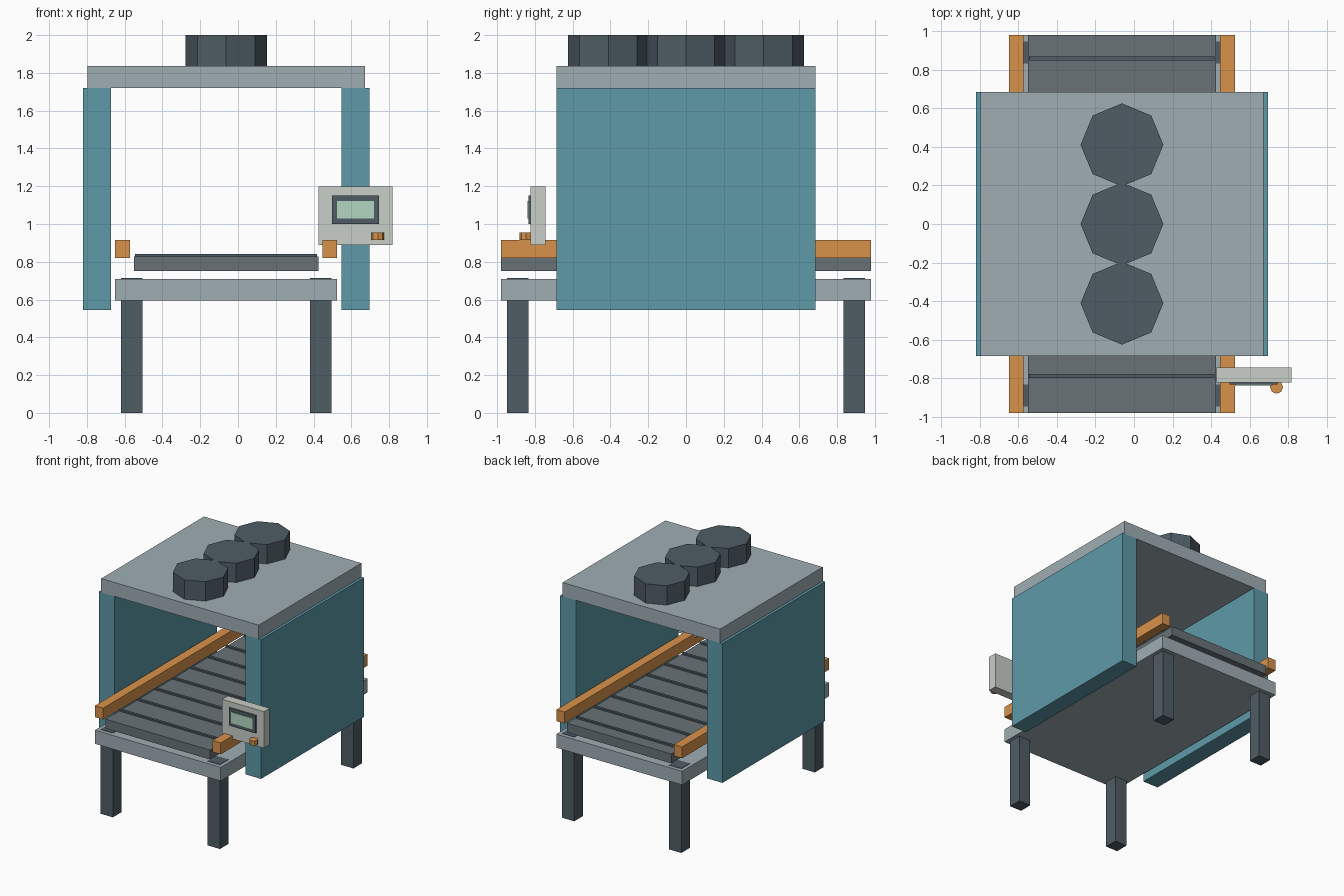
import bpy, bmesh, math
from mathutils import Matrix

if "Cube" in bpy.data.objects:
    bpy.data.objects.remove(bpy.data.objects["Cube"])

CX = -0.0625  # centre line of the machine body


def material(name, rgb):
    m = bpy.data.materials.new(name)
    m.diffuse_color = (*rgb, 1)
    m.use_nodes = True
    m.node_tree.nodes["Principled BSDF"].inputs["Base Color"].default_value = m.diffuse_color
    return m


TEAL = material("teal", (0.11, 0.32, 0.39))
ORANGE = material("orange", (0.69, 0.29, 0.07))
DARK = material("dark_steel", (0.077, 0.107, 0.13))
BELT = material("belt_grey", (0.14, 0.17, 0.185))
STEEL = material("light_steel", (0.35, 0.42, 0.456))
CREAM = material("cream", (0.58, 0.62, 0.57))
GREEN = material("screen_green", (0.45, 0.67, 0.53))


def finish(name, bm, mat):
    me = bpy.data.meshes.new(name)
    bm.to_mesh(me)
    bm.free()
    me.materials.append(mat)
    ob = bpy.data.objects.new(name, me)
    bpy.context.collection.objects.link(ob)
    return ob


def box(name, x, y, z, mat):
    """Box from (min, max) pairs."""
    bm = bmesh.new()
    bmesh.ops.create_cube(bm, size=1)
    bm.transform(Matrix.Diagonal((x[1] - x[0], y[1] - y[0], z[1] - z[0], 1)))
    ob = finish(name, bm, mat)
    ob.location = (sum(x) / 2, sum(y) / 2, sum(z) / 2)
    return ob


def octagon(name, x, y, z, r, mat):
    """Upright eight-sided cylinder with corners on the axes."""
    bm = bmesh.new()
    vs = [bm.verts.new((r * math.cos(i * math.pi / 4), r * math.sin(i * math.pi / 4), 0))
          for i in range(8)]
    base = bm.faces.new(vs)
    top = bmesh.ops.extrude_face_region(bm, geom=[base], use_keep_orig=True)["geom"]
    bmesh.ops.translate(bm, verts=[g for g in top if isinstance(g, bmesh.types.BMVert)],
                        vec=(0, 0, z[1] - z[0]))
    bmesh.ops.recalc_face_normals(bm, faces=bm.faces)
    ob = finish(name, bm, mat)
    ob.location = (x, y, z[0])
    return ob


def mid(a, b, s):
    """x range at distance a..b from the centre line, on side s."""
    return tuple(sorted((CX + s * a, CX + s * b)))


# Base frame and conveyor belt
box("base_frame", (-0.65, 0.525), (-0.98, 0.98), (0.595, 0.71), STEEL)
box("conveyor_belt", (-0.55, 0.425), (-0.98, 0.98), (0.75, 0.829), BELT)
for i in range(8):
    y = -0.789 + i * 0.2355
    box(f"belt_slat_{i + 1}", (-0.545, 0.418), (y - 0.011, y + 0.011), (0.82, 0.842), DARK)

# Legs, guide rails and tunnel walls on both sides
for side, s in (("left", -1), ("right", 1)):
    for end, e in (("front", -1), ("back", 1)):
        box(f"{end}_{side}_leg", mid(0.443, 0.557, s),
            tuple(sorted((e * 0.833, e * 0.947))), (0, 0.713), DARK)
    box(f"{side}_guide_rail", mid(0.51, 0.5875, s), (-0.98, 0.98), (0.82, 0.916), ORANGE)
    box(f"{side}_tunnel_wall", mid(0.611, 0.7575, s), (-0.685, 0.685), (0.545, 1.72), TEAL)

# Roof with three vents
box("tunnel_roof", mid(-0.735, 0.735, 1), (-0.685, 0.685), (1.72, 1.837), STEEL)
for i in (-1, 0, 1):
    octagon(f"roof_vent_{i + 2}", CX, i * 0.411, (1.83, 2.0), 0.215, DARK)

# Control box with screen and knob
box("control_box", (0.427, 0.818), (-0.822, -0.745), (0.89, 1.198), CREAM)
box("screen_bezel", (0.497, 0.746), (-0.833, -0.815), (1.0, 1.15), DARK)
box("screen", (0.523, 0.72), (-0.838, -0.825), (1.028, 1.122), GREEN)
octagon("control_knob", 0.74, -0.847, (0.916, 0.955), 0.034, ORANGE)
